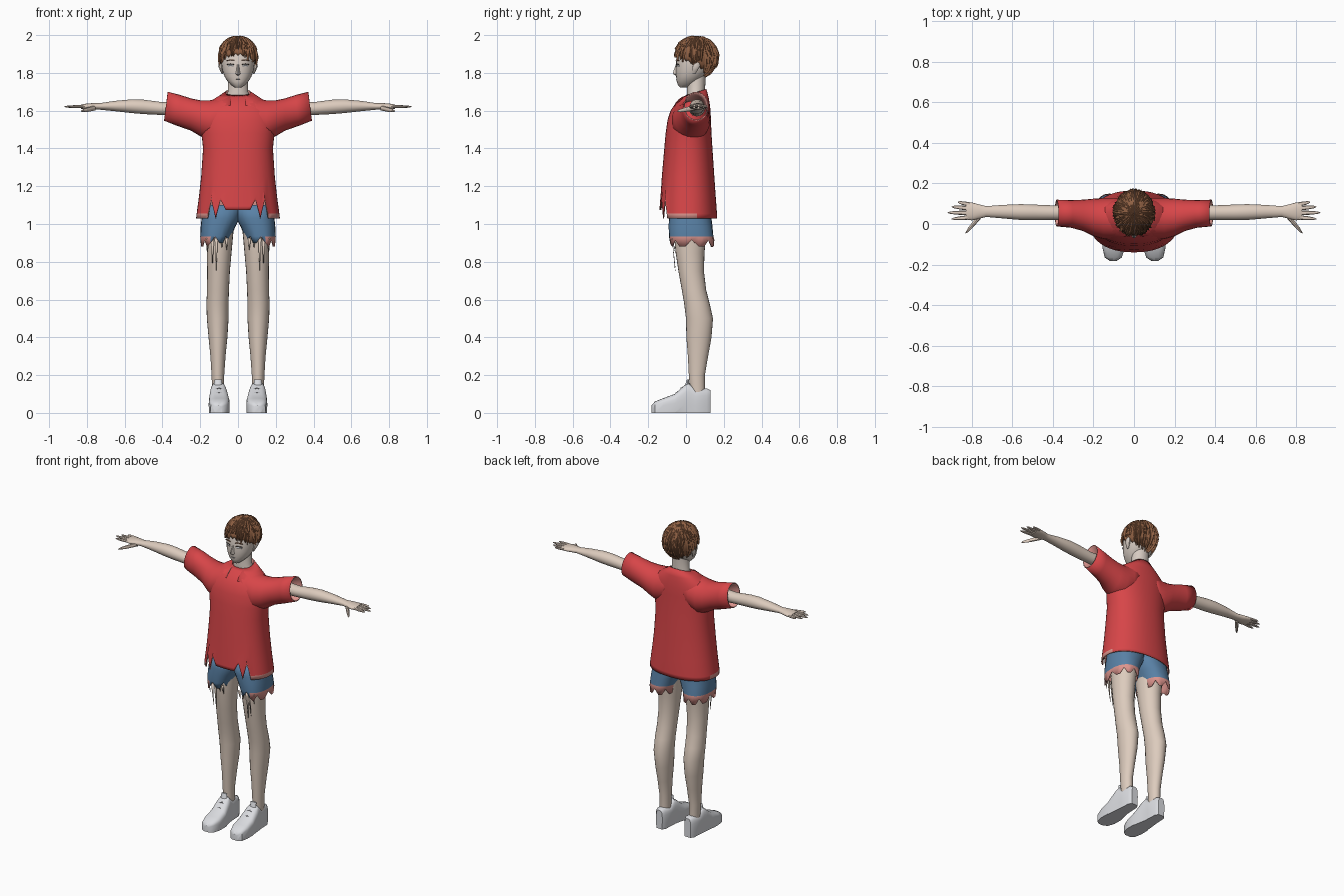
import bpy, bmesh, math, random
from mathutils import Vector

random.seed(4)
if "Cube" in bpy.data.objects:
    bpy.data.objects.remove(bpy.data.objects["Cube"])


def material(name, r, g, b):
    mat = bpy.data.materials.new(name)
    mat.use_nodes = True
    mat.diffuse_color = (r, g, b, 1)
    shader = next(n for n in mat.node_tree.nodes if n.type == "BSDF_PRINCIPLED")
    shader.inputs["Base Color"].default_value = (r, g, b, 1)
    shader.inputs["Roughness"].default_value = 0.8
    return mat


RED = material("shirt red", 0.68, 0.06, 0.065)
PINK = material("lining pink", 0.72, 0.3, 0.27)
BLUE = material("shorts blue", 0.1, 0.22, 0.38)
SKIN = material("skin", 0.72, 0.6, 0.51)
FACE = material("face skin", 0.68, 0.6, 0.54)
HAIR = material("hair brown", 0.27, 0.115, 0.055)
WHITE = material("shoe white", 0.7, 0.71, 0.74)
GREY = material("lace grey", 0.3, 0.3, 0.32)
DARK = material("lash dark", 0.05, 0.04, 0.035)


def make_object(name, bm, mats, mirror=False, thickness=0):
    bmesh.ops.recalc_face_normals(bm, faces=bm.faces[:])
    mesh = bpy.data.meshes.new(name)
    bm.to_mesh(mesh)
    bm.free()
    for mat in mats:
        mesh.materials.append(mat)
    obj = bpy.data.objects.new(name, mesh)
    bpy.context.collection.objects.link(obj)
    if mirror:
        obj.modifiers.new("mirror", "MIRROR").use_clip = False
    if thickness:
        solid = obj.modifiers.new("cloth", "SOLIDIFY")
        solid.thickness = thickness
        solid.material_offset = solid.material_offset_rim = 1
    return obj


def loft(name, axis, rings, mats, sides=24, power=1.0, caps=True,
         tweak=None, rule=None, **options):
    """Skin rounded rings given as (position, low u, high u, low v, high v)."""
    bm = bmesh.new()
    rows = []
    for pos, u0, u1, v0, v1 in rings:
        row = []
        for i in range(sides):
            angle = math.tau * i / sides
            c, s = (math.copysign(abs(f) ** power, f)
                    for f in (math.cos(angle), math.sin(angle)))
            u = (u0 + u1) / 2 + c * (u1 - u0) / 2
            v = (v0 + v1) / 2 + s * (v1 - v0) / 2
            point = {"x": (pos, u, v), "y": (u, pos, v), "z": (u, v, pos)}[axis]
            point = Vector(point)
            if tweak:
                tweak(point, i)
            row.append(bm.verts.new(point))
        rows.append(row)
    for r, (a, b) in enumerate(zip(rows, rows[1:])):
        for i in range(sides):
            j = (i + 1) % sides
            face = bm.faces.new((a[i], a[j], b[j], b[i]))
            if rule:
                face.material_index = rule(face.calc_center_median(), r)
    if caps:
        bm.faces.new(rows[0])
        bm.faces.new(rows[-1])
    return make_object(name, bm, mats, **options)


# Shirt body with a ragged front hem and a tilted collar
def shirt_tweak(p, i):
    if p.y < 0 and p.z < 1.25:
        x = abs(p.x)
        lift = 0.045 if x < 0.09 else 0.1 * (i % 2) if x < 0.15 else 0
        p.z += lift * (1.25 - p.z) / 0.22
    elif p.z > 1.69:
        p.z += (p.y - 0.06) * 0.3


loft("shirt_body", "z", [
    (1.03, -.222, .222, -.14, .165), (1.055, -.219, .219, -.139, .164),
    (1.15, -.206, .206, -.133, .157), (1.25, -.195, .195, -.128, .15),
    (1.4, -.185, .185, -.115, .14), (1.48, -.193, .193, -.108, .135),
    (1.55, -.2, .2, -.098, .132), (1.6, -.19, .19, -.082, .13),
    (1.64, -.16, .16, -.055, .125), (1.67, -.115, .115, -.022, .12),
    (1.7, -.068, .068, 0, .108)], [RED, PINK], sides=48, power=.9, caps=False,
    tweak=shirt_tweak, thickness=.006,
    rule=lambda c, r: int(r == 0 and abs(c.x) > .14 and c.y < .05))


# Shoulders running into wide sleeves
def sleeve_tweak(p, i):
    if p.x > .3:
        p.x += (1.62 - p.z) * .13


loft("sleeves", "x", [
    (.04, -.07, .125, 1.5, 1.685), (.1, -.075, .128, 1.45, 1.665),
    (.15, -.075, .128, 1.44, 1.655), (.2, -.06, .125, 1.465, 1.655),
    (.25, -.035, .12, 1.495, 1.665), (.31, -.018, .118, 1.52, 1.682),
    (.382, -.012, .12, 1.547, 1.7)], [RED, PINK], caps=False,
    tweak=sleeve_tweak, mirror=True, thickness=.006)


# Shorts with torn, paler hems
def shorts_tweak(p, i):
    if p.z < .9:
        p.z += .035 * (i % 3 == 0)
        if p.y < 0 and p.x < .15:
            p.z += .02


loft("shorts", "z", [
    (.88, .045, .198, -.088, .15), (.935, .036, .2, -.09, .145),
    (.99, .012, .197, -.092, .14), (1.03, -.01, .193, -.09, .135),
    (1.1, -.02, .185, -.085, .13)], [BLUE, PINK], power=.85, caps=False,
    tweak=shorts_tweak, mirror=True, thickness=.005,
    rule=lambda c, r: int(r == 0 and (c.x > .15 or c.y > .03)))

# Frayed threads hanging from the front of the shorts
bm = bmesh.new()
for x, drop in ((.06, .06), (.085, .05), (.115, .17), (.135, .15), (.16, .07)):
    bm.faces.new([bm.verts.new(p) for p in (
        (x - .009, -.075, .925), (x + .009, -.075, .925), (x, -.058, .92 - drop))])
make_object("frayed_threads", bm, [SKIN], mirror=True, thickness=.002)

# Legs
loft("legs", "z", [
    (.08, .075, .135, .025, .1), (.2, .073, .14, .015, .1),
    (.3, .066, .146, .01, .117), (.4, .056, .156, .002, .135),
    (.5, .05, .165, 0, .143), (.58, .05, .167, -.01, .125),
    (.65, .048, .164, -.022, .107), (.75, .043, .163, -.04, .095),
    (.85, .034, .165, -.055, .098), (.95, .025, .17, -.065, .108),
    (1.04, .02, .17, -.06, .11)], [SKIN], mirror=True)


# Shoes with flat soles, tongue and laces
def shoe_tweak(p, i):
    if p.z < .03:
        p.z = 0


loft("shoes", "y", [
    (-.182, .085, .12, 0, .04), (-.165, .06, .145, 0, .06),
    (-.12, .045, .155, 0, .078), (-.06, .045, .155, 0, .1),
    (-.01, .055, .15, 0, .145), (.015, .06, .147, 0, .16),
    (.05, .063, .143, 0, .125), (.11, .066, .14, 0, .13),
    (.13, .08, .125, 0, .12)], [WHITE], power=.65, tweak=shoe_tweak, mirror=True)
loft("shoe_tongues", "z", [
    (.1, .08, .13, -.02, .02), (.178, .085, .125, .005, .015)], [WHITE],
    sides=12, mirror=True)
for n, y in enumerate((-.055, -.03)):
    top = .104 + n * .024
    loft("shoe_laces", "x", [
        (.078, y, y + .012, top - .01, top), (.1, y, y + .012, top, top + .008),
        (.124, y, y + .012, top - .01, top)], [GREY], sides=6, mirror=True)

# Arms and palms
loft("arms", "x", [
    (.22, .015, .1, 1.57, 1.65), (.4, .02, .092, 1.577, 1.645),
    (.5, .019, .096, 1.582, 1.658), (.56, .02, .098, 1.587, 1.66),
    (.65, .028, .094, 1.597, 1.652), (.73, .035, .088, 1.605, 1.64),
    (.765, .026, .097, 1.605, 1.64), (.8, .018, .106, 1.605, 1.638),
    (.83, .022, .106, 1.61, 1.633)], [SKIN], mirror=True)


# Fingers taper from the palm to their tips
def finger(name, start, end, width):
    rings = []
    for t, size in ((0, 1), (.5, .9), (.85, .6), (1, .15)):
        x, y, z = Vector(start).lerp(Vector(end), t)
        w = width * size
        rings.append((x, y - w, y + w, z - w * .8, z + w * .8))
    loft(name, "x", rings, [SKIN], sides=8, mirror=True)


for name, base, reach, tip in (("index_fingers", .033, .9, .025),
                               ("middle_fingers", .055, .92, .056),
                               ("ring_fingers", .077, .9, .085),
                               ("little_fingers", .096, .87, .108)):
    finger(name, (.81, base, 1.622), (reach, tip, 1.621), .011)
finger("thumbs", (.755, .045, 1.615), (.832, -.045, 1.597), .017)

# Neck and head
loft("neck", "z", [
    (1.62, -.09, .09, .01, .1), (1.67, -.068, .068, .003, .103),
    (1.7, -.054, .054, .005, .1), (1.79, -.05, .05, .005, .105)], [FACE])
loft("head", "z", [
    (1.722, -.016, .016, -.03, .01), (1.735, -.034, .034, -.043, .045),
    (1.755, -.055, .055, -.049, .07), (1.78, -.071, .071, -.052, .095),
    (1.81, -.082, .082, -.055, .125), (1.84, -.087, .087, -.053, .14),
    (1.89, -.09, .09, -.05, .15), (1.94, -.08, .08, -.03, .14),
    (1.975, -.045, .045, 0, .1)], [FACE], sides=28, power=.92)
loft("nose", "z", [
    (1.787, -.006, .006, -.058, -.04), (1.795, -.013, .013, -.07, -.04),
    (1.81, -.009, .009, -.067, -.04), (1.845, -.006, .006, -.054, -.04)],
    [FACE], sides=10)
loft("ears", "z", [
    (1.795, .08, .086, .035, .05), (1.81, .08, .094, .032, .06),
    (1.835, .08, .105, .035, .075), (1.855, .08, .1, .04, .072)],
    [FACE], sides=10, mirror=True)


# Thin facial features laid on the skin
def plate(name, mat, x0, x1, z, height, y, slant=0, mirror=True):
    loft(name, "x", [(x0, y, y + .008, z, z + height),
                     ((x0 + x1) / 2, y + .002, y + .01, z + .003, z + height + .003),
                     (x1, y + .012, y + .02, z + slant, z + height + slant)],
         [mat], sides=6, mirror=mirror)


plate("eyes", WHITE, .024, .054, 1.832, .01, -.053)
plate("eye_lashes", DARK, .021, .057, 1.842, .004, -.055)
plate("eyebrows", HAIR, .018, .06, 1.864, .005, -.055, -.002)
loft("mouth", "x", [(-.02, -.047, -.04, 1.767, 1.769),
                    (0, -.055, -.046, 1.765, 1.769),
                    (.02, -.047, -.04, 1.767, 1.769)], [GREY], sides=6)


# Hair: a jagged cap under many pointed locks
def scalp(turn, fall, lift=0.0):
    r = 1 + lift
    return Vector((.1 * r * math.sin(fall) * math.sin(turn),
                   .055 - .113 * r * math.sin(fall) * math.cos(turn),
                   1.885 + .11 * r * math.cos(fall)))


def hairline(turn):
    return 2.06 - .54 * math.cos(turn)


bm = bmesh.new()
columns, steps = 48, 9
crown = bm.verts.new(scalp(0, 0))
grid = []
for i in range(columns):
    turn = math.tau * i / columns
    reach = hairline(turn) - .13 * (i % 2)
    grid.append([bm.verts.new(scalp(turn, reach * s / steps, .02 * (i % 2)))
                 for s in range(1, steps + 1)])
for a, b in zip(grid, grid[1:] + grid[:1]):
    bm.faces.new((crown, a[0], b[0]))
    for s in range(steps - 1):
        bm.faces.new((a[s], a[s + 1], b[s + 1], b[s]))
make_object("hair_cap", bm, [HAIR], thickness=.004)

bm = bmesh.new()
for n in range(110):
    turn = math.tau * n / 110 + random.uniform(-.05, .05)
    end = hairline(turn) * random.choice((.6, .8, 1, 1.06))
    begin = end * random.uniform(.15, .45)
    drift = random.uniform(-.3, .3)
    last = None
    for t in (0, .3, .6, .85, 1):
        fall = begin + (end - begin) * t
        half = .013 * (1 - t ** 3) * (.4 + min(t * 2, .6)) / max(.1 * math.sin(fall), .03)
        middle = turn + drift * t
        row = [bm.verts.new(scalp(middle + half * k, fall, h))
               for k, h in ((-1, 0), (0, .04 + .05 * t), (1, 0))]
        if last:
            for k in range(2):
                bm.faces.new((last[k], row[k], row[k + 1], last[k + 1]))
        last = row
make_object("hair_locks", bm, [HAIR])

# Smooth shading with sharp creases kept
bpy.ops.object.select_all(action="DESELECT")
for obj in bpy.context.scene.objects:
    if obj.type == "MESH":
        obj.select_set(True)
        bpy.context.view_layer.objects.active = obj
bpy.ops.object.shade_smooth_by_angle(angle=math.radians(40))
